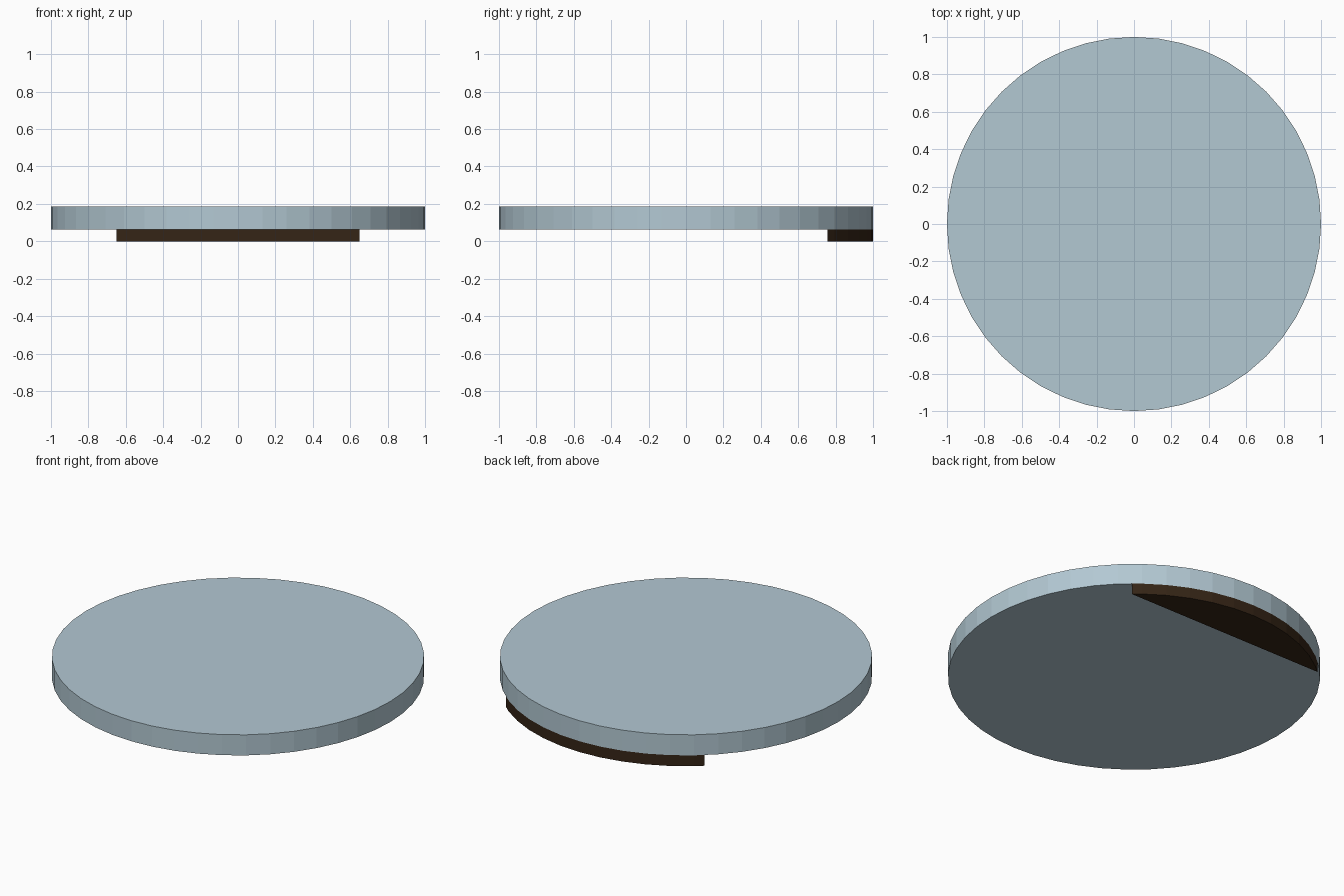
import bpy, bmesh
from math import radians, cos, sin

if "Cube" in bpy.data.objects:
    bpy.data.objects.remove(bpy.data.objects["Cube"])

SIDES = 48
Z_BASE, Z_JOIN, Z_TOP = 0.0, 0.064, 0.186
CHORD_Y = 0.757


def material(name, color):
    m = bpy.data.materials.new(name)
    m.diffuse_color = color
    m.use_nodes = True
    m.node_tree.nodes["Principled BSDF"].inputs["Base Color"].default_value = m.diffuse_color
    return m


def prism(name, z0, z1, mat, cut_y=None):
    """Upright disc, optionally keeping only the part behind y = cut_y."""
    bm = bmesh.new()
    ring = [bm.verts.new((cos(radians(360 * i / SIDES)), sin(radians(360 * i / SIDES)), z0))
            for i in range(SIDES)]
    face = bm.faces.new(ring)
    if cut_y is not None:
        bmesh.ops.bisect_plane(bm, geom=bm.verts[:] + bm.edges[:] + bm.faces[:],
                               plane_co=(0, cut_y, 0), plane_no=(0, -1, 0), clear_outer=True)
    ext = bmesh.ops.extrude_face_region(bm, geom=bm.faces[:], use_keep_orig=True)
    for v in ext["geom"]:
        if isinstance(v, bmesh.types.BMVert):
            v.co.z = z1
    bmesh.ops.recalc_face_normals(bm, faces=bm.faces[:])
    mesh = bpy.data.meshes.new(name)
    bm.to_mesh(mesh)
    bm.free()
    mesh.materials.append(mat)
    obj = bpy.data.objects.new(name, mesh)
    bpy.context.collection.objects.link(obj)
    return obj


# Main round plate
prism("round_plate", Z_JOIN, Z_TOP, material("pale_blue", (0.45, 0.58, 0.65, 1)))

# Circular segment foot under the back edge
prism("back_foot", Z_BASE, Z_JOIN, material("dark_brown", (0.035, 0.018, 0.008, 1)), CHORD_Y)
